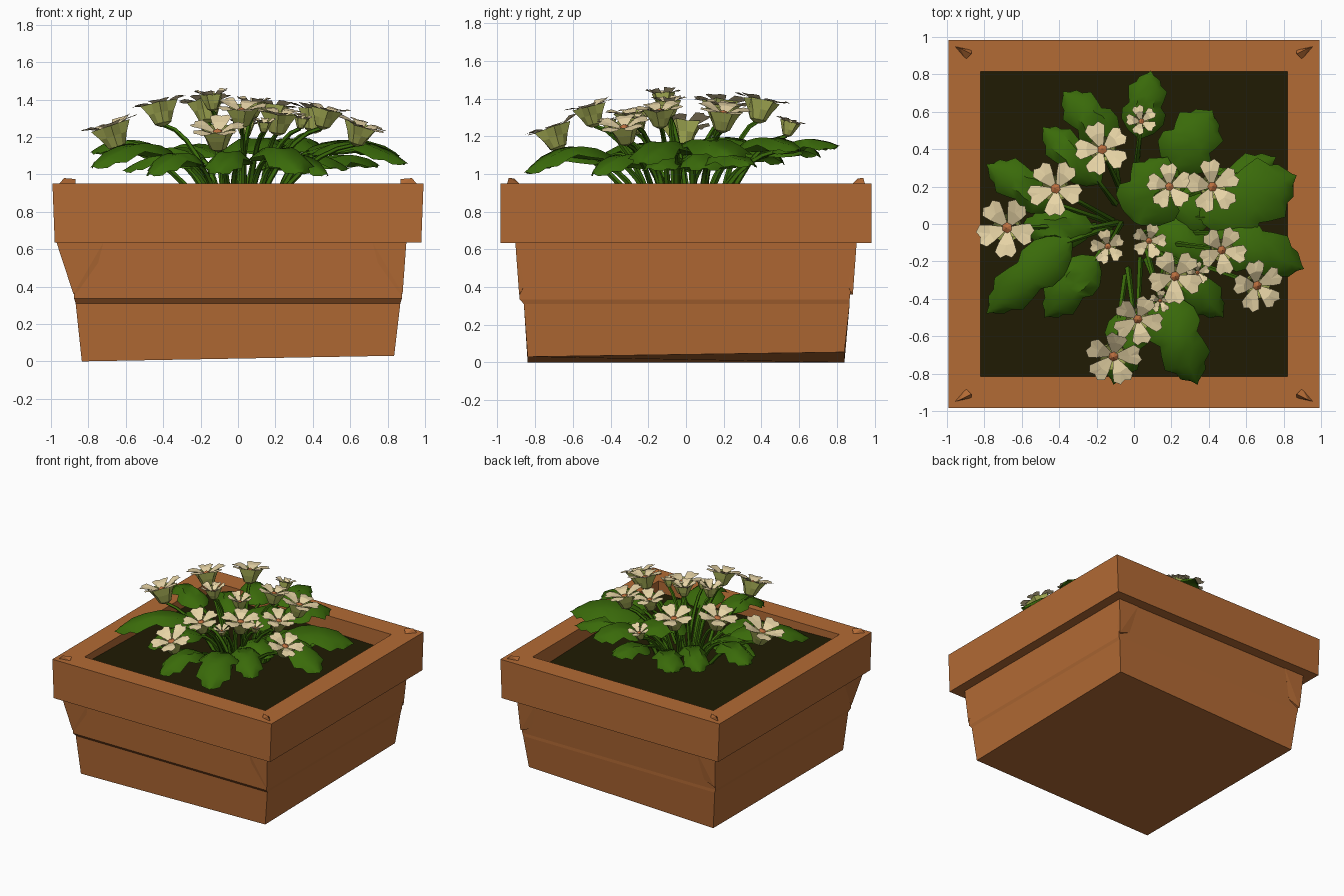
import bpy, bmesh, math, random
from mathutils import Vector, Matrix

if "Cube" in bpy.data.objects:
    bpy.data.objects.remove(bpy.data.objects["Cube"])
random.seed(4)

def mat(name, r, g, b):
    m = bpy.data.materials.new(name)
    m.diffuse_color = (r, g, b, 1)
    m.use_nodes = True
    m.node_tree.nodes["Principled BSDF"].inputs["Base Color"].default_value = m.diffuse_color
    return m

CLAY = mat("terracotta", 0.45, 0.145, 0.035)
SOIL = mat("dark soil", 0.014, 0.011, 0.001)
LEAF = mat("leaf green", 0.042, 0.145, 0.003)
PETAL = mat("cream petal", 0.80, 0.66, 0.38)
CALYX = mat("olive calyx", 0.38, 0.42, 0.09)
HEART = mat("flower centre", 0.50, 0.16, 0.05)

def finish(bm, name, mats, smooth=None, normals=False):
    if normals:
        bmesh.ops.recalc_face_normals(bm, faces=bm.faces)
    me = bpy.data.meshes.new(name)
    bm.to_mesh(me)
    bm.free()
    ob = bpy.data.objects.new(name, me)
    bpy.context.collection.objects.link(ob)
    for m in mats:
        me.materials.append(m)
    if smooth:
        bpy.context.view_layer.objects.active = ob
        ob.select_set(True)
        bpy.ops.object.shade_smooth_by_angle(angle=math.radians(smooth))
        ob.select_set(False)
    return ob

def bridge(bm, a, b, mi=0):
    for i in range(len(a)):
        j = (i + 1) % len(a)
        bm.faces.new((a[i], a[j], b[j], b[i])).material_index = mi

# pot: square rings lofted from the base, over the rim, down to the soil
CORN = [(-1, -1), (1, -1), (1, 1), (-1, 1)]
bm = bmesh.new()
rings = []
for z, hx, hy in [(0, .835, .84), (.31, .868, .86), (.335, .876, .882), (.635, .90, .90),
                  (.635, .98, .985), (.95, .992, .985), (.95, .82, .815), (.80, .82, .815)]:
    rings.append([bm.verts.new((sx * hx, sy * hy, z)) for sx, sy in CORN])
for a, b in zip(rings, rings[1:]):
    bridge(bm, a, b)
bm.faces.new(rings[0][::-1])
rings[0][1].co.z, rings[0][2].co.z = .03, .055      # uneven foot
for v in rings[1][2:] + rings[2][2:]:               # the step fades out at the back
    v.co.y = .868
finish(bm, "pot", [CLAY])

# soil bed, sloping to one corner
bm = bmesh.new()
bm.faces.new([bm.verts.new((sx * .82, sy * .815, .855 - .02 * sx - .02 * sy)) for sx, sy in CORN])
finish(bm, "soil", [SOIL])

# chipped corner nubs on the rim and gussets below it
def hull(name, pts):
    bm = bmesh.new()
    for p in pts:
        bm.verts.new(p)
    bmesh.ops.convex_hull(bm, input=bm.verts)
    finish(bm, name, [CLAY], normals=True)

for sx, sy in CORN:
    hull("rim_nub", [(sx * x, sy * y, z) for x, y, z in
         [(.96, .95, .945), (.87, .93, .945), (.90, .88, .945), (.87, .91, .975), (.93, .94, .98)]])
    o = .97 if (sx, sy) == (-1, -1) else .90
    hull("corner_gusset", [(sx * x, sy * y, z) for x, y, z in
         [(o, .905, .635), (.72, .905, .635), (.89, .72, .635), (.86, .86, .635),
          (.88, .885, .36), (.78, .88, .40), (.86, .86, .36)]])

# stems: tapered five sided tubes along a bent path
def tube(bm, p0, p1, p2, r):
    prev = None
    for k in range(6):
        t = k / 5
        c = p0 * (1 - t) ** 2 + p1 * 2 * t * (1 - t) + p2 * t * t
        d = (p1 - p0) * (1 - t) + (p2 - p1) * t
        q = d.to_track_quat('Z', 'Y')
        ring = [bm.verts.new(c + q @ Vector((math.cos(a * 2 * math.pi / 5), math.sin(a * 2 * math.pi / 5), 0))
                             * r * (1.3 - .4 * t)) for a in range(5)]
        if prev:
            bridge(bm, prev, ring)
        prev = ring

stems = bmesh.new()

def stem_to(top, r, pull=.35):
    base = Vector((top.x * pull + random.uniform(-.05, .05), top.y * pull + random.uniform(-.05, .05), .83))
    tube(stems, base, Vector(((base.x + top.x) / 2, (base.y + top.y) / 2, top.z - .03)).lerp(
        Vector((base.x, base.y, top.z)), .1), top, r)

# leaves: base x, y, tip x, y, half width, crown height, tip height
LEAVES = [(-.10, .42, -.38, .71, .12, 1.17, 1.10), (.03, .46, .09, .82, .12, 1.19, 1.15),
          (.20, .28, .42, .61, .16, 1.20, 1.13), (.36, .02, .87, .26, .20, 1.19, 1.10),
          (.40, -.04, .91, -.24, .15, 1.18, 1.06), (.14, -.38, .34, -.86, .15, 1.15, 1.01),
          (.0, -.45, -.11, -.86, .12, 1.13, 1.01), (-.20, -.18, -.48, -.50, .12, 1.12, 1.00),
          (-.34, -.08, -.79, -.48, .13, 1.17, 1.04), (-.40, .10, -.79, .32, .12, 1.19, 1.12),
          (-.18, .22, -.49, .52, .11, 1.15, 1.06), (.02, .00, .18, .36, .18, 1.20, 1.16),
          (.16, -.18, .48, -.50, .12, 1.11, 1.00), (-.22, -.02, -.62, -.02, .11, 1.11, 1.02),
          (.20, .10, .60, .10, .15, 1.12, 1.03), (.10, -.02, .42, -.20, .13, 1.10, 1.03),
          (.36, .10, .76, .36, .12, 1.11, 1.05)]
ROWS = [(0, .12), (.10, .60), (.26, .95), (.42, .98), (.52, .72), (.62, .80), (.78, .88), (.86, .56), (.94, .48), (1, .16)]
bm = bmesh.new()
for bx, by, tx, ty, w, zc, zt in LEAVES:
    d = Vector((tx - bx, ty - by, 0))
    side = Vector((-d.y, d.x, 0)).normalized()
    zb = zc - .07
    prev = None
    for t, f in ROWS:
        z = zb * (1 - t) * (1 - 2 * t) + zc * 4 * t * (1 - t) + zt * t * (2 * t - 1)
        c = Vector((bx, by, z)) + d * t
        row = []
        for s in (-1, -.5, 0, .5, 1):
            drop = .065 * abs(s) - .025 * (abs(s) == .5) + .015 * (s == 0)   # crease and drooping edges
            row.append(bm.verts.new(c + side * s * w * f - Vector((0, 0, drop * f)) - d * .06 * abs(s) * t))
        if prev:
            for i in range(4):
                bm.faces.new((prev[i + 1], prev[i], row[i], row[i + 1]))
        prev = row
    stem_to(Vector((bx, by, zb)) + d * .04, .014, .4)
finish(bm, "leaves", [LEAF], smooth=50)

# flowers: x, y, z of the centre and radius
FLOWERS = [(-.68, -.02, 1.25, .155), (-.42, .19, 1.37, .145), (-.17, .40, 1.38, .14), (.04, .55, 1.26, .08),
           (.19, .20, 1.36, .12), (.42, .20, 1.33, .14), (-.14, -.12, 1.41, .09), (.08, -.09, 1.37, .09),
           (.47, -.14, 1.34, .125), (.22, -.28, 1.32, .14), (.66, -.33, 1.255, .135), (.02, -.51, 1.35, .13),
           (-.11, -.71, 1.235, .145), (.34, -.26, 1.29, .06), (.14, -.41, 1.27, .06)]
bm = bmesh.new()
for n, (x, y, z, r) in enumerate(FLOWERS):
    up = Vector((x * .5, y * .5, 1)).normalized()
    M = Matrix.Translation((x, y, z)) @ up.to_track_quat('Z', 'Y').to_matrix().to_4x4() \
        @ Matrix.Rotation(n * 1.7, 4, 'Z')
    lift = .3 if r > .1 else .7                         # small ones are still half closed

    def P(a, rad, h):
        return bm.verts.new(M @ Vector((math.cos(a) * rad * r, math.sin(a) * rad * r, h * r)))
    # five notched petals
    for k in range(5):
        a = k * 2 * math.pi / 5
        hj = random.uniform(-.08, .08)
        root, mid, notch = P(a, .12, -.08), P(a, .6, lift * .4), P(a, .95, lift * .5 + hj)
        for s in (-1, 1):
            q = P(a + s * .50, .62, lift * .35)
            e, o = P(a + s * .45, .92, lift * .6 + hj), P(a + s * .20, 1.06, lift * .55 + hj)
            rt = P(a + s * .6, .16, -.08)
            for f in ((root, rt, q, mid), (mid, q, e, o), (mid, o, notch)):
                bm.faces.new(f if s < 0 else f[::-1]).material_index = 0
    # green cup beneath, lobed to follow the petals
    R = [[P(i * math.pi / 5, rad * (lobe if i % 2 else 1), h) for i in range(10)]
         for rad, h, lobe in ((.12, -.80, 1), (.32, -.68, 1), (.50, -.30, .9), (.74, lift * .38 - .04, .66))]
    for a, b in zip(R, R[1:]):
        bridge(bm, a, b, 1)
    # centre button
    ring = [P(i * math.pi / 3, .19, -.03) for i in range(6)]
    top = P(0, 0, .07)
    for i in range(6):
        bm.faces.new((ring[i], ring[(i + 1) % 6], top)).material_index = 2
    stem_to(M @ Vector((0, 0, -.75 * r)), .013)
for f in bm.faces:
    f.normal_update()
finish(bm, "flowers", [PETAL, CALYX, HEART])
finish(stems, "stems", [LEAF], smooth=60)
